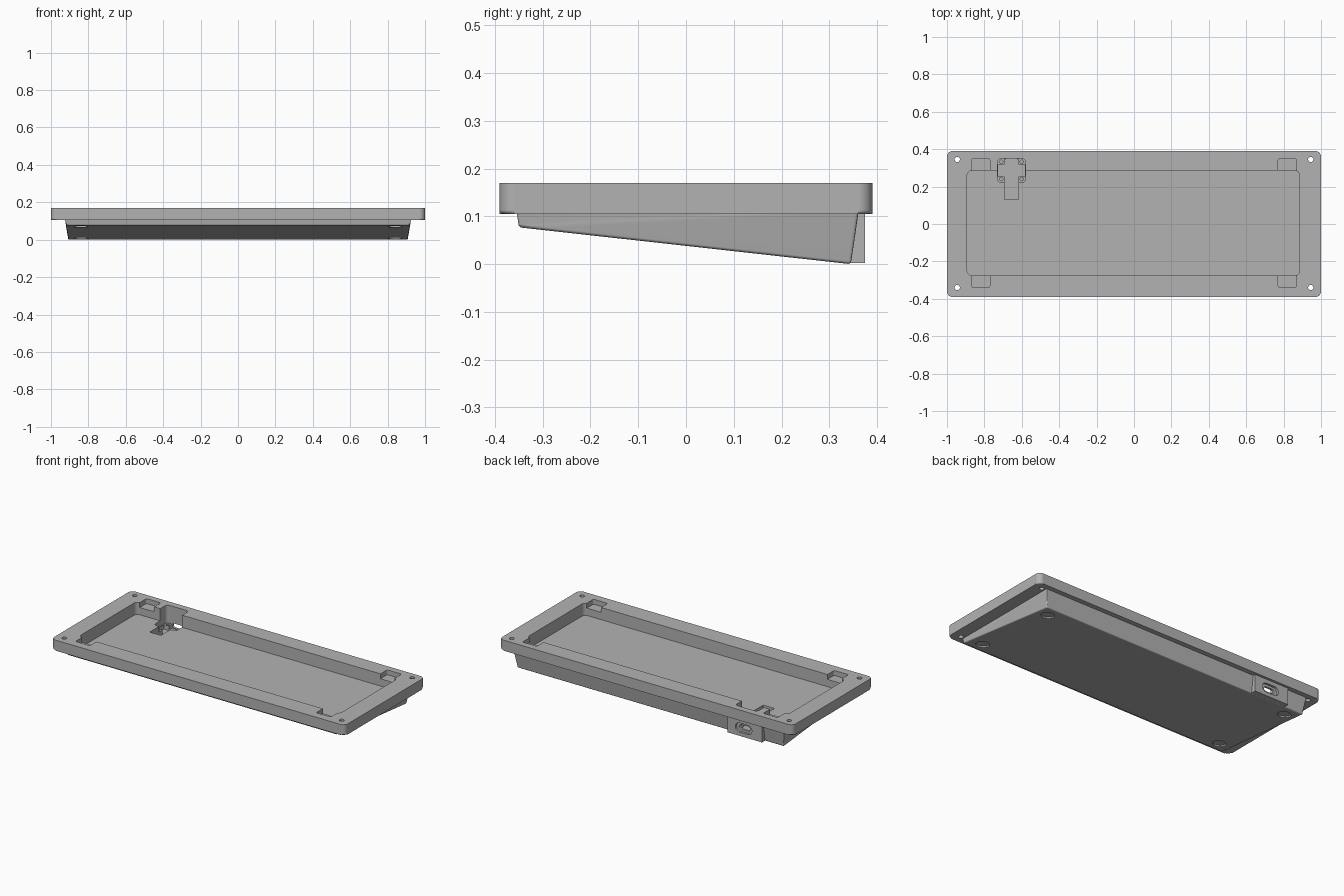
import bpy
import bmesh
from math import atan, cos, pi, radians, sin
from mathutils import Matrix, Vector

cube = bpy.data.objects.get("Cube")
if cube:
    bpy.data.objects.remove(cube, do_unlink=True)

grey = bpy.data.materials.new("plain_grey")
grey.use_nodes = True
colour = (0.45, 0.45, 0.45, 1)
grey.diffuse_color = colour
grey.node_tree.nodes["Principled BSDF"].inputs["Base Color"].default_value = colour

FLANGE_Z, TOP = 0.105, 0.17
FRONT, BACK = -0.35, 0.345
FRONT_Z = 0.077


def underside(y):
    return FRONT_Z * (BACK - y) / (BACK - FRONT)


def finish(name, bm):
    bmesh.ops.recalc_face_normals(bm, faces=bm.faces)
    mesh = bpy.data.meshes.new(name)
    bm.to_mesh(mesh)
    bm.free()
    obj = bpy.data.objects.new(name, mesh)
    bpy.context.collection.objects.link(obj)
    mesh.materials.append(grey)
    return obj


def rounded_block(name, x, y, z, r=0.0, matrix=None, bottom_bevel=0.0):
    """Block between (min, max) ranges with rounded corners in its xy outline."""
    bm = bmesh.new()
    ring = []
    corners = [(x[1], y[1], 1, 1), (x[0], y[1], -1, 1), (x[0], y[0], -1, -1), (x[1], y[0], 1, -1)]
    for i, (cx, cy, sx, sy) in enumerate(corners):
        steps = 8 if r else 0
        for k in range(steps + 1):
            a = pi / 2 * (i + k / max(steps, 1))
            ring.append((cx - sx * r + r * cos(a), cy - sy * r + r * sin(a)))
    low = [bm.verts.new((px, py, z[0])) for px, py in ring]
    high = [bm.verts.new((px, py, z[1])) for px, py in ring]
    bmesh.ops.remove_doubles(bm, verts=bm.verts, dist=1e-5)
    low = [v for v in low if v.is_valid]
    high = [v for v in high if v.is_valid]
    bm.faces.new(low[::-1])
    bm.faces.new(high)
    for i in range(len(low)):
        j = (i + 1) % len(low)
        bm.faces.new((low[i], low[j], high[j], high[i]))
    if bottom_bevel:
        edges = [e for e in bm.edges if all(v in low for v in e.verts)]
        bmesh.ops.bevel(bm, geom=edges, offset=bottom_bevel, segments=3, profile=0.5, affect="EDGES")
    if matrix:
        bmesh.ops.transform(bm, matrix=matrix, verts=bm.verts)
    return finish(name, bm)


def cylinder(name, centre, radius, depth, tilt=0.0):
    bm = bmesh.new()
    matrix = Matrix.Translation(Vector(centre)) @ Matrix.Rotation(tilt, 4, "X")
    bmesh.ops.create_cone(bm, cap_ends=True, segments=32, radius1=radius, radius2=radius,
                          depth=depth, matrix=matrix)
    return finish(name, bm)


def wedge_body():
    """Drafted tray body with a sloping underside."""
    bm = bmesh.new()
    for y_top, y_low in ((-0.355, FRONT), (0.362, BACK)):
        for side in (-1, 1):
            inset = 0.17 * (FLANGE_Z - underside(y_low))
            bm.verts.new((side * 0.925, y_top, FLANGE_Z + 0.01))
            bm.verts.new((side * (0.925 - inset), y_low, underside(y_low)))
    bmesh.ops.convex_hull(bm, input=bm.verts)
    bmesh.ops.dissolve_limit(bm, angle_limit=radians(1), verts=bm.verts, edges=bm.edges)
    edges = [e for e in bm.edges if min(v.co.z for v in e.verts) < FLANGE_Z]
    bmesh.ops.bevel(bm, geom=edges, offset=0.006, segments=3, profile=0.5, affect="EDGES")
    return finish("wedge_body", bm)


# Solid parts
case = rounded_block("keyboard_case", (-1, 1), (-0.39, 0.39), (FLANGE_Z, TOP), 0.03, bottom_bevel=0.008)
solids = [
    wedge_body(),
    rounded_block("port_housing", (-0.78, -0.545), (0.338, 0.375), (0.002, FLANGE_Z + 0.012)),
]

# Main tray pocket and corner clip notches
cutters = [rounded_block("tray_pocket", (-0.892, 0.885), (-0.275, 0.285), (0.095, 0.2), 0.025)]
for x in (-0.82, 0.82):
    for y in ((0.2, 0.35), (-0.34, -0.2)):
        cutters.append(rounded_block("clip_notch", (x - 0.049, x + 0.049), y, (0.14, 0.21), 0.01))

# Screw holes in the flange corners and round foot recesses underneath
slope = -atan(FRONT_Z / (BACK - FRONT))
for x in (-1, 1):
    for y in (-0.34, 0.345):
        cutters.append(cylinder("screw_hole", (x * 0.945, y, 0.14), 0.014, 0.3))
    for y in (-0.28, 0.27):
        cutters.append(cylinder("foot_recess", (x * 0.84, y, underside(y)), 0.038, 0.016, slope))

# Connector well: shallow corners, deeper cross, cable channel
PORT_X = -0.655
cutters += [
    rounded_block("well", (PORT_X - 0.075, PORT_X + 0.075), (0.222, 0.35), (0.06, 0.22), 0.02),
    rounded_block("well_cross", (PORT_X - 0.073, PORT_X + 0.073), (0.255, 0.318), (0.032, 0.23)),
    rounded_block("cable_channel", (PORT_X - 0.038, PORT_X + 0.038), (0.13, 0.348), (0.034, 0.24), 0.005),
]
for dx in (-0.055, 0.055):
    for y in (0.24, 0.333):
        cutters.append(cylinder("board_screw_hole", (PORT_X + dx, y, 0.06), 0.009, 0.05))

# Port opening through the back wall with a wider outer recess
to_back = Matrix.Translation((PORT_X, 0, 0.053)) @ Matrix.Rotation(pi / 2, 4, "X")
cutters += [
    rounded_block("port_hole", (-0.036, 0.036), (-0.014, 0.014), (-0.45, -0.33), 0.0135, to_back),
    rounded_block("port_recess", (-0.056, 0.056), (-0.028, 0.028), (-0.46, -0.362), 0.0275, to_back),
]


def combine(target, tool, operation):
    mod = target.modifiers.new(operation, "BOOLEAN")
    mod.operation = operation
    mod.solver = "EXACT"
    mod.object = tool
    bpy.ops.object.modifier_apply(modifier=mod.name)
    bpy.data.objects.remove(tool, do_unlink=True)


bpy.ops.object.select_all(action="DESELECT")
case.select_set(True)
bpy.context.view_layer.objects.active = case
for part in solids:
    combine(case, part, "UNION")
for tool in cutters:
    combine(case, tool, "DIFFERENCE")

# Smooth rounded corners while flat faces stay flat
bpy.ops.object.shade_smooth_by_angle(angle=radians(31))
weighted = case.modifiers.new("flat_normals", "WEIGHTED_NORMAL")
weighted.keep_sharp = True
